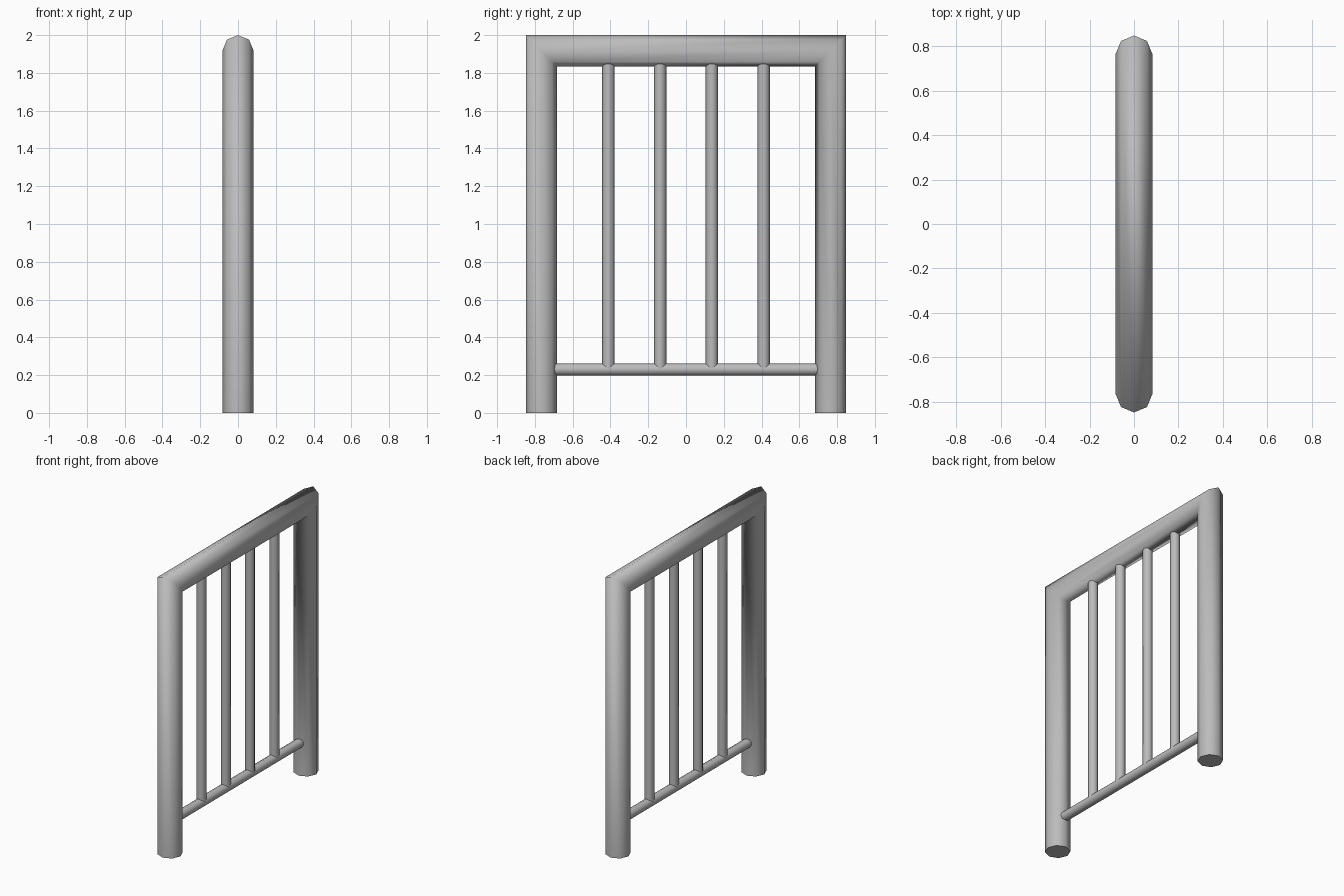
import bpy
import bmesh
from math import cos, sin, tau
from mathutils import Vector

cube = bpy.data.objects.get("Cube")
if cube:
    bpy.data.objects.remove(cube, do_unlink=True)

grey = bpy.data.materials.new("painted grey metal")
grey.use_nodes = True
colour = (0.5, 0.5, 0.5, 1)
grey.diffuse_color = colour
grey.node_tree.nodes["Principled BSDF"].inputs["Base Color"].default_value = colour

SIDES = 8


def tube(name, radius, stations):
    """Sweep an octagon through (y, z, mitre direction) stations, smooth with flat caps."""
    bm = bmesh.new()
    rings = []
    for y, z, mitre in stations:
        ring = []
        for i in range(SIDES):
            a = tau * i / SIDES
            side = Vector((radius * cos(a), 0, 0))
            out = Vector((0, *mitre)) * radius * sin(a)
            ring.append(bm.verts.new(Vector((0, y, z)) + side + out))
        rings.append(ring)
    for low, high in zip(rings, rings[1:]):
        for i in range(SIDES):
            j = (i + 1) % SIDES
            bm.faces.new((low[i], low[j], high[j], high[i])).smooth = True
    for ring in (rings[0], rings[-1]):
        cap = bm.faces.new(ring)
        for edge in cap.edges:
            edge.smooth = False
    bmesh.ops.recalc_face_normals(bm, faces=bm.faces)
    mesh = bpy.data.meshes.new(name)
    bm.to_mesh(mesh)
    bm.free()
    mesh.materials.append(grey)
    obj = bpy.data.objects.new(name, mesh)
    bpy.context.collection.objects.link(obj)
    return obj


# Outer frame: two posts and a top rail with mitred corners
R = 0.0825
HALF = 0.848 - R
TOP = 2 - R
tube("frame", R, [(-HALF, 0, (-1, 0)), (-HALF, TOP, (-1, 1)),
                  (HALF, TOP, (1, 1)), (HALF, 0, (1, 0))])

# Thin bottom rail running between the posts
THIN = 0.0325
RAIL_Z = 0.23
tube("bottom_rail", THIN, [(-HALF, RAIL_Z, (0, 1)), (HALF, RAIL_Z, (0, 1))])

# Four upright bars
for n in range(4):
    y = (n - 1.5) * 0.274
    tube(f"upright_bar_{n + 1}", THIN, [(y, RAIL_Z, (1, 0)), (y, TOP, (1, 0))])
